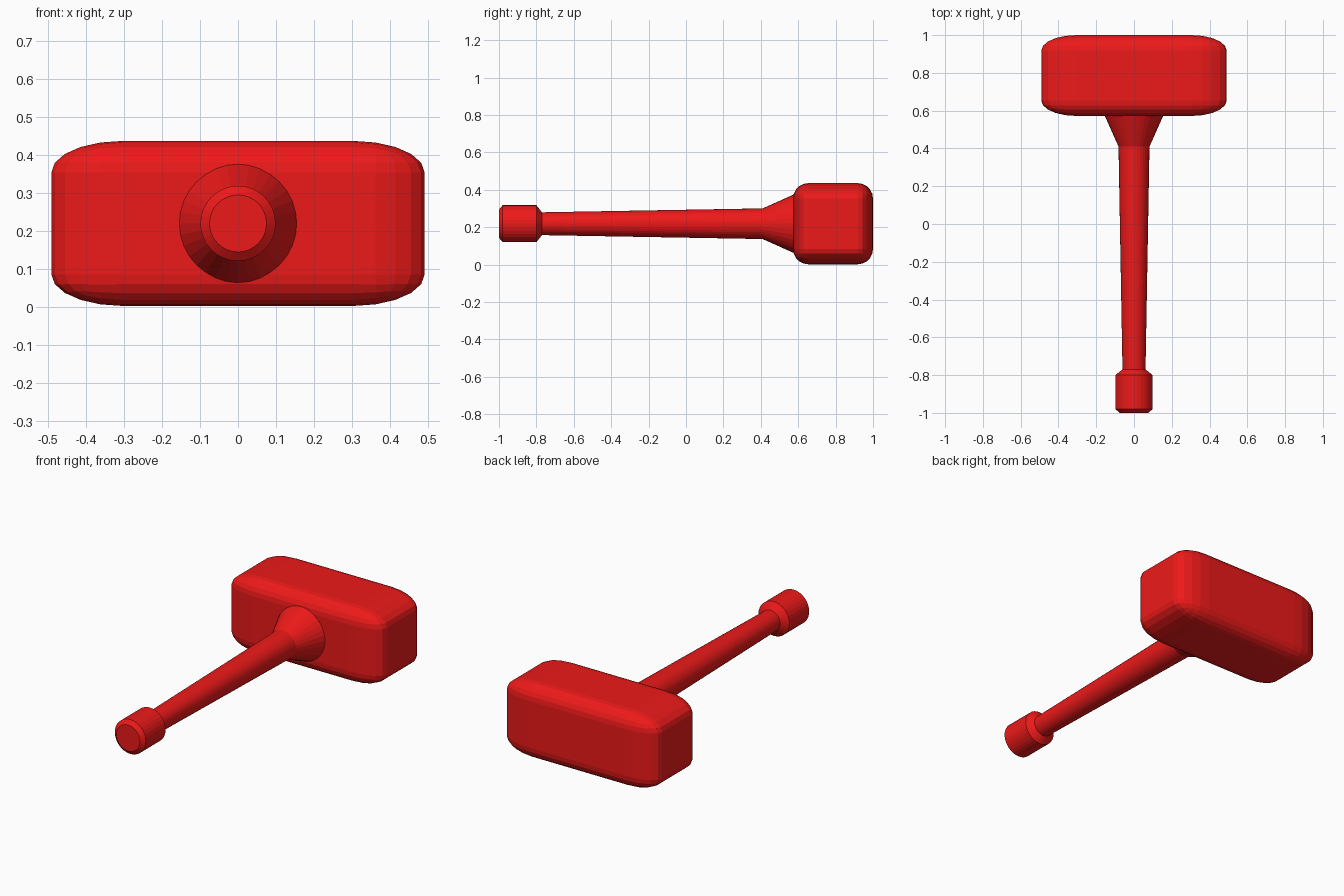
import bpy, bmesh, math

if "Cube" in bpy.data.objects:
    bpy.data.objects.remove(bpy.data.objects["Cube"])

ZC = 0.219   # height of the handle axis
SIDES = 32

red = bpy.data.materials.new("red_paint")
red.diffuse_color = (0.85, 0.01, 0.01, 1)
red.use_nodes = True
red.node_tree.nodes["Principled BSDF"].inputs["Base Color"].default_value = red.diffuse_color


def finish(bm, name):
    bmesh.ops.recalc_face_normals(bm, faces=bm.faces)
    mesh = bpy.data.meshes.new(name)
    bm.to_mesh(mesh)
    bm.free()
    mesh.materials.append(red)
    obj = bpy.data.objects.new(name, mesh)
    bpy.context.collection.objects.link(obj)
    return obj


def lathe_y(name, profile):
    """Closed turned part along y from (y, radius) pairs."""
    bm = bmesh.new()
    rings = []
    for y, r in profile:
        angles = [2 * math.pi * i / SIDES for i in range(SIDES)]
        rings.append([bm.verts.new((r * math.cos(a), y, ZC + r * math.sin(a)))
                      for a in angles])
    for a, b in zip(rings, rings[1:]):
        for i in range(SIDES):
            j = (i + 1) % SIDES
            bm.faces.new((a[i], a[j], b[j], b[i]))
    bm.faces.new(rings[0])
    bm.faces.new(rings[-1])
    return finish(bm, name)


# Mallet head: bevelled cube stretched sideways so its corners become elliptical
bm = bmesh.new()
bmesh.ops.create_cube(bm, size=0.43)
bmesh.ops.bevel(bm, geom=bm.edges[:], offset=0.082, offset_type='OFFSET',
                segments=5, profile=0.5, affect='EDGES')
bmesh.ops.scale(bm, vec=(0.982 / 0.43, 0.428 / 0.43, 0.434 / 0.43), verts=bm.verts)
bmesh.ops.translate(bm, vec=(0, 0.786, ZC), verts=bm.verts)
finish(bm, "mallet_head")

# Handle with pommel at the front end and a flared collar meeting the head
lathe_y("handle", [
    (-1.0, 0.075), (-0.98, 0.099), (-0.80, 0.099), (-0.77, 0.061),
    (0.41, 0.082), (0.58, 0.158),
])
